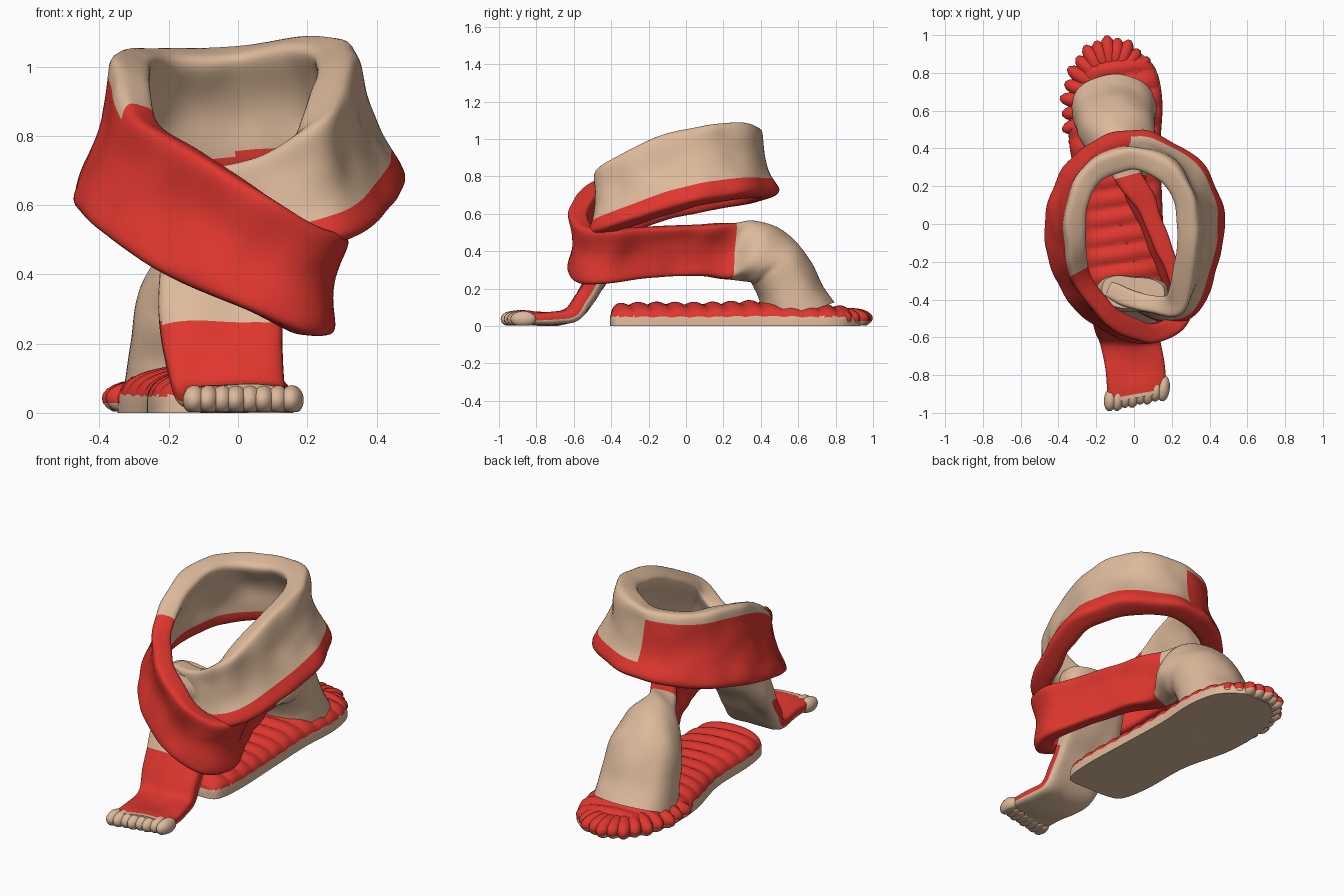
import bpy, bmesh, math
from mathutils import Vector, noise

if "Cube" in bpy.data.objects:
    bpy.data.objects.remove(bpy.data.objects["Cube"])


def material(name, rgb):
    m = bpy.data.materials.new(name)
    m.diffuse_color = (*rgb, 1)
    m.use_nodes = True
    m.node_tree.nodes["Principled BSDF"].inputs["Base Color"].default_value = m.diffuse_color
    return m


MATS = [material("beige wool", (0.72, 0.49, 0.33)), material("red wool", (0.74, 0.038, 0.028))]
BEIGE, RED = 0, 1


def finish(bm, name):
    bmesh.ops.recalc_face_normals(bm, faces=bm.faces)
    me = bpy.data.meshes.new(name)
    bm.to_mesh(me)
    bm.free()
    for m in MATS:
        me.materials.append(m)
    for p in me.polygons:
        p.use_smooth = True
    me.set_sharp_from_angle(angle=math.radians(50))
    ob = bpy.data.objects.new(name, me)
    bpy.context.collection.objects.link(ob)
    return ob


def spline(keys, u):
    """Catmull-Rom through tuples of numbers."""
    i = min(int(u), len(keys) - 2)
    t = u - i
    k = [keys[max(0, min(len(keys) - 1, i + d))] for d in (-1, 0, 1, 2)]
    return [0.5 * (2 * b + (c - a) * t + (2 * a - 5 * b + 4 * c - d) * t * t
                   + (3 * b - a - 3 * c + d) * t ** 3) for a, b, c, d in zip(*k)]


def loft(bm, rings, rule):
    """Skin closed rings; rule(row, column, centre) gives the colour."""
    vs = [[bm.verts.new(p) for p in r] for r in rings]
    n = len(vs[0])
    for i in range(len(vs) - 1):
        for j in range(n):
            f = bm.faces.new((vs[i][j], vs[i][(j + 1) % n], vs[i + 1][(j + 1) % n], vs[i + 1][j]))
            f.material_index = rule(i, j, f.calc_center_median())
    bm.faces.new(vs[0])
    bm.faces.new(vs[-1][::-1])


def ribbon(name, keys, rule, roll=0.5, sub=10, seg=60):
    """Padded cloth band; each key is one edge, the other edge and a half thickness."""
    def at(u):
        k = spline(keys, max(0, min(len(keys) - 1, u)))
        return Vector(k[:3]), Vector(k[3:6]), k[6]
    rings = []
    for i in range((len(keys) - 1) * sub + 1):
        u = i / sub
        T, B, th = at(u)
        a, b = at(u - 0.15), at(u + 0.15)
        n = (b[0] + b[1] - a[0] - a[1]).cross(T - B).normalized()
        fat = max(0, min(1, (th - 0.075) / 0.065))    # thick parts turn oval
        r, e = roll * (1 - fat), 0.52 + 0.33 * fat
        ring = []
        for j in range(seg):
            an = 2 * math.pi * (j + 0.5) / seg
            c, s = math.cos(an), math.sin(an)
            w = th * math.copysign(abs(s) ** e, s) * (1 - r + r * 1.9 * c * c)
            p = (T + B) / 2 + (T - B) / 2 * c + n * w
            p += n * noise.noise(p * 7) * 0.014
            p.z = max(p.z, 0)
            ring.append(p)
        rings.append(ring)
    bm = bmesh.new()

    def colour(i, j, p):
        an = 2 * math.pi * (j + 1) / seg
        return rule((i + 0.5) / sub, math.cos(an), math.sin(an), p)
    loft(bm, rings, colour)
    return finish(bm, name)


# Long wrap: collar loop, front crossing, then the back tail (top edge, bottom edge, thickness)
collar = [
    (-.14, -.35, .70, -.05, -.38, .46, .05), (.07, -.42, .74, .16, -.48, .47, .06),
    (.22, -.41, .86, .31, -.42, .50, .07), (.27, -.15, 1.0, .42, -.12, .60, .07),
    (.26, .10, 1.06, .42, .11, .66, .07), (.17, .27, 1.08, .28, .33, .69, .07),
    (-.01, .34, 1.05, .02, .445, .69, .07), (-.20, .27, 1.045, -.25, .36, .66, .07),
    (-.29, .10, 1.04, -.41, .11, .62, .07), (-.30, -.12, .98, -.42, -.12, .57, .065)]
crossing = [
    (-.26, -.30, .85, -.34, -.35, .49, .06), (-.12, -.48, .76, -.19, -.50, .39, .06),
    (.05, -.57, .65, .02, -.58, .30, .06), (.20, -.55, .55, .17, -.55, .23, .06),
    (.27, -.42, .52, .23, -.42, .23, .055), (.19, -.20, .53, .15, -.20, .26, .05),
    (.09, .05, .54, .06, .05, .27, .06), (-.02, .24, .55, .0, .22, .25, .085),
    (-.16, .38, .52, .09, .37, .27, .14), (-.28, .48, .36, .11, .48, .30, .16),
    (-.31, .55, .20, .11, .55, .20, .17), (-.33, .60, .06, .12, .60, .06, .205)]


def wrap_rule(u, c, s, p):
    if u < 6.15:                                  # beige side out, red lower roll
        return RED if c < -0.56 else BEIGE
    if u < 9.7:                                   # red side out, beige upper roll
        return RED if (s > 0 and c < 0.74) or c < -0.62 else BEIGE
    return RED if u < 17.1 else BEIGE


ribbon("scarf_wrap", collar + crossing, wrap_rule)

# Front tail: lies on the ground, then climbs behind the crossing
front_keys = [
    (-.14, -.95, .04, .165, -.89, .04, .038), (-.15, -.78, .042, .165, -.76, .042, .04),
    (-.18, -.63, .05, .14, -.62, .05, .045), (-.21, -.54, .15, .13, -.54, .15, .055),
    (-.23, -.45, .30, .13, -.45, .30, .065), (-.22, -.39, .46, .15, -.39, .46, .075),
    (-.20, -.36, .60, .18, -.38, .60, .10), (-.17, -.35, .69, .16, -.38, .67, .09)]
ribbon("front_tail", front_keys,
       lambda u, c, s, p: RED if s > -0.1 and p.z < 0.26 and u > 0.15 else BEIGE, roll=0.1)


def lump(bm, centre, direction, size, rule):
    """Rounded, flat-bottomed fringe finger pointing along direction."""
    new = bmesh.ops.create_uvsphere(bm, u_segments=14, v_segments=12, radius=1)["verts"]
    d = Vector(direction).normalized()
    side = Vector((-d.y, d.x, 0))
    for v in new:
        x, y, z = v.co
        v.co = Vector(centre) + d * x * size[0] + side * y * size[1] + Vector((0, 0, z * size[2]))
        v.co.z = max(v.co.z, 0.003)
    for f in {f for v in new for f in v.link_faces}:
        f.material_index = rule(f.calc_center_median())


# Fringe at the end of the front tail
bm = bmesh.new()
for i in range(8):
    t = i / 7
    lump(bm, (-.125 + .28 * t, -.93 + .06 * t, .037), (-.1, -1, 0), (.062 + .008 * (i % 2), .035, .043), lambda p: BEIGE)
finish(bm, "front_fringe")

# Folded back tail lying flat, with cross ribs (y, left x, right x, height)
outline = [(-.405, -.12, .08, .06), (-.37, -.22, .14, .11), (-.20, -.26, .16, .12), (.10, -.27, .15, .12),
           (.40, -.34, .14, .13), (.65, -.34, .15, .12), (.83, -.28, .11, .10), (.93, -.17, .0, .06)]
rings = []
for i in range(141):
    y, xl, xr, h = spline(outline, i / 20)
    mid, half = (xl + xr) / 2, (xr - xl) / 2
    ring = []
    for j in range(41):
        a = math.pi * j / 40
        x = mid + half * math.cos(a)
        rib = 0.018 * abs(math.sin((y - 0.15 * x) * math.pi / 0.1)) - 0.008
        ring.append((x, y, (h + rib) * math.sin(a) ** 0.5 if 0 < j < 40 else 0))
    rings.append(ring)
bm = bmesh.new()
loft(bm, rings, lambda i, j, p: RED if p.z > 0.05 else BEIGE)
finish(bm, "back_tail_mat")

# Fringe fanned around the back end
bm = bmesh.new()
for i in range(15):
    a = math.radians(30 + 182 * i / 14)
    c, s = math.cos(a), math.sin(a)
    lump(bm, (-.12 + .165 * c, .62 + .27 * s, .042), (c, s, 0), (.10 + .012 * (i % 2), .046, .054),
         lambda p: RED if p.z > 0.028 else BEIGE)
finish(bm, "back_fringe")
